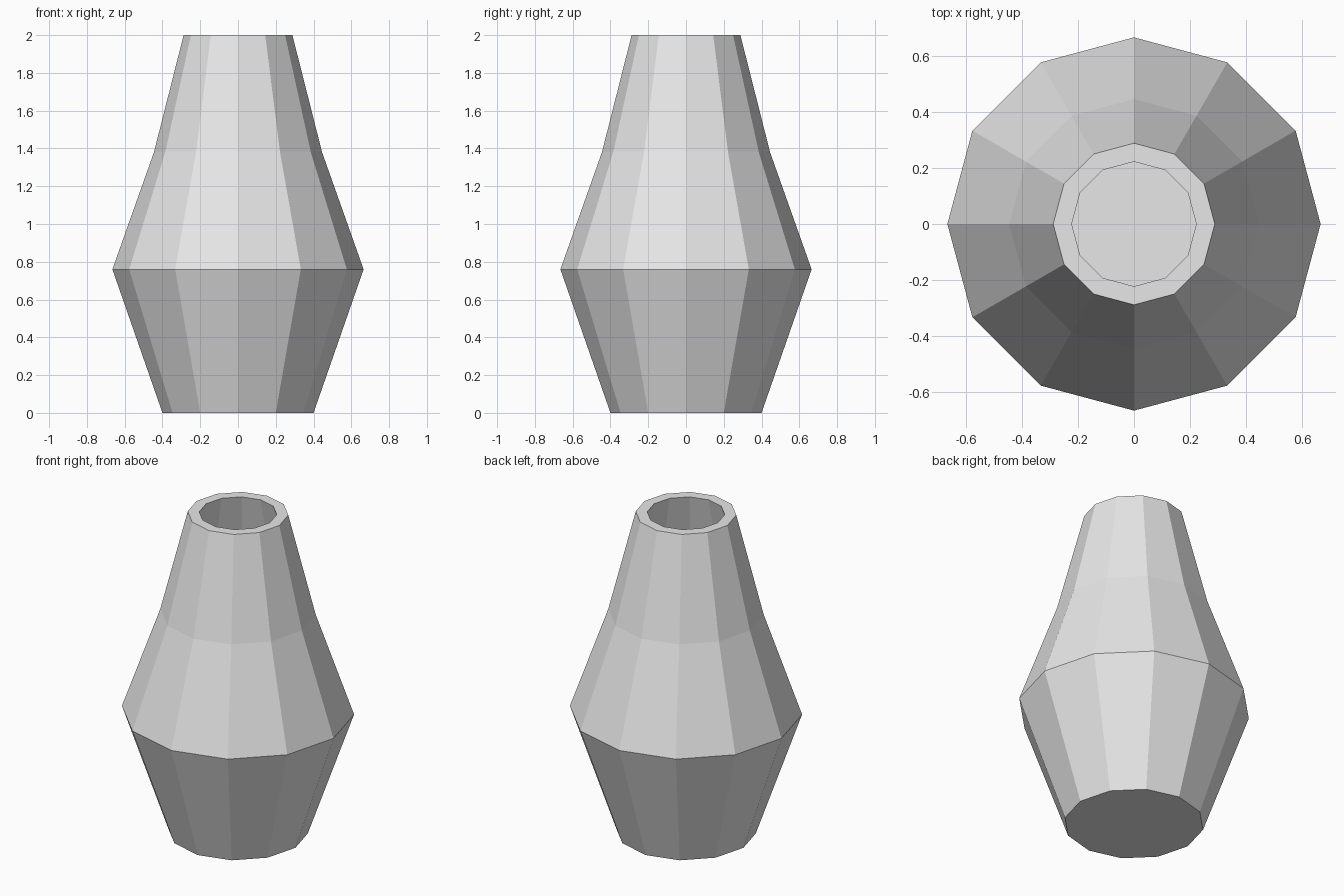
import bpy
import bmesh
from math import cos, sin, tau

cube = bpy.data.objects.get("Cube")
if cube:
    bpy.data.objects.remove(cube, do_unlink=True)

SIDES = 12
WALL = 0.066

# Pale grey clay
clay = bpy.data.materials.new("pale_grey")
clay.use_nodes = True
colour = (0.8, 0.8, 0.8, 1)
clay.diffuse_color = colour
clay.node_tree.nodes["Principled BSDF"].inputs["Base Color"].default_value = colour

# Outer profile (radius, height), then the cavity following it back down
outer = [(0.4, 0), (0.665, 0.76), (0.445, 1.38), (0.288, 2)]
cavity = [(r - WALL, max(z, WALL)) for r, z in reversed(outer)]


def ring(bm, radius, z):
    """One twelve-sided loop of vertices."""
    angles = [tau * i / SIDES for i in range(SIDES)]
    return [bm.verts.new((radius * cos(a), radius * sin(a), z)) for a in angles]


# Faceted hollow vase
bm = bmesh.new()
rings = [ring(bm, r, z) for r, z in outer + cavity]
for low, high in zip(rings, rings[1:]):
    for i in range(SIDES):
        j = (i + 1) % SIDES
        bm.faces.new((low[i], low[j], high[j], high[i]))

# Base underneath and floor of the cavity
bm.faces.new(list(reversed(rings[0])))
bm.faces.new(rings[-1])

mesh = bpy.data.meshes.new("vase")
bm.to_mesh(mesh)
bm.free()
mesh.materials.append(clay)
bpy.context.collection.objects.link(bpy.data.objects.new("vase", mesh))
